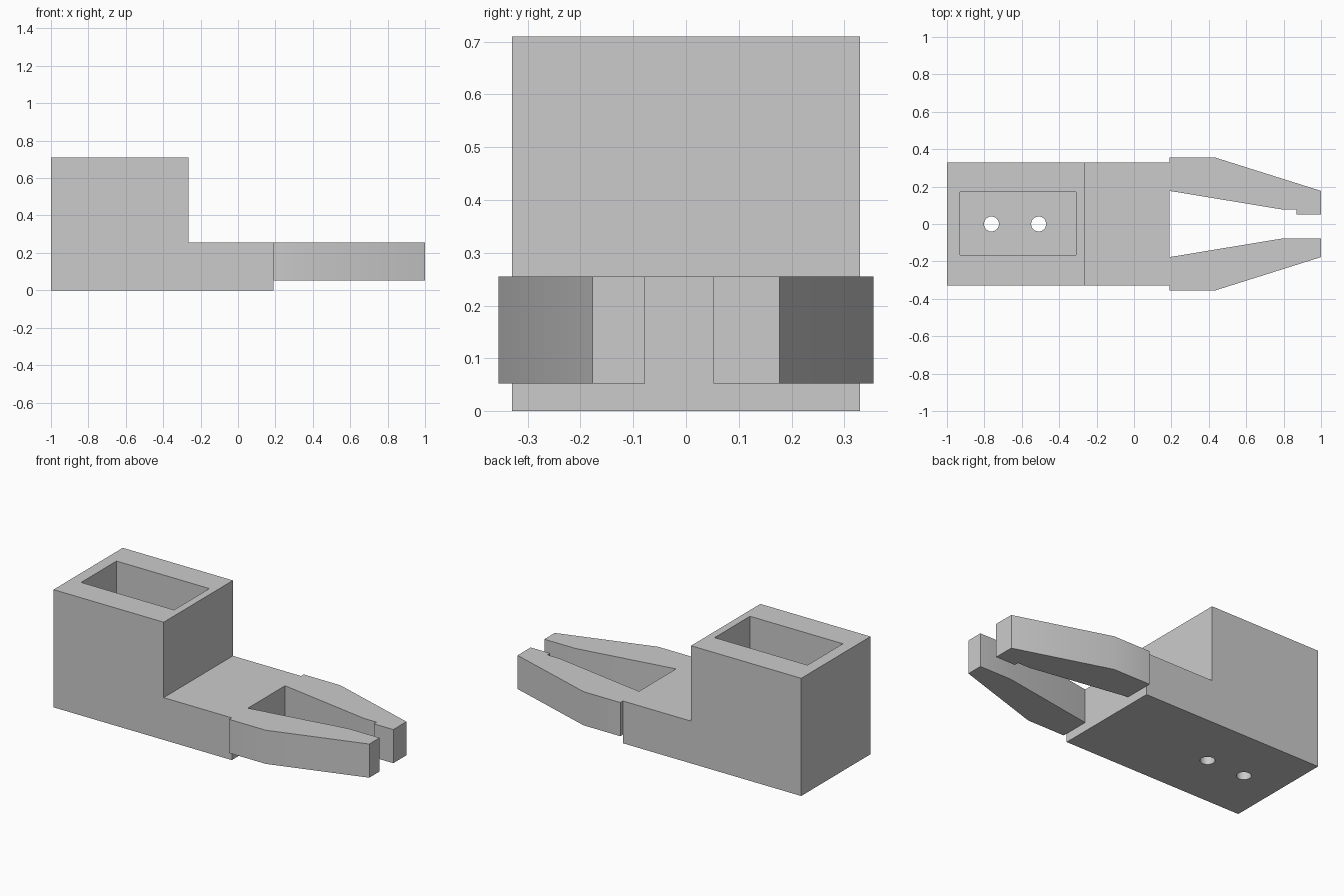
import bpy
import bmesh
from mathutils import Vector

cube = bpy.data.objects.get("Cube")
if cube:
    bpy.data.objects.remove(cube, do_unlink=True)

GREY = (0.6, 0.6, 0.6, 1)
grey = bpy.data.materials.new("plain grey")
grey.use_nodes = True
grey.diffuse_color = GREY
for node in grey.node_tree.nodes:
    if node.type == "BSDF_PRINCIPLED":
        node.inputs["Base Color"].default_value = GREY


def extrude_profile(name, points, offset):
    """Solid made by sweeping a closed 3D outline along offset."""
    bm = bmesh.new()
    face = bm.faces.new([bm.verts.new(p) for p in points])
    swept = bmesh.ops.extrude_face_region(bm, geom=[face])["geom"]
    verts = [v for v in swept if isinstance(v, bmesh.types.BMVert)]
    bmesh.ops.translate(bm, verts=verts, vec=Vector(offset))
    bmesh.ops.recalc_face_normals(bm, faces=bm.faces)
    mesh = bpy.data.meshes.new(name)
    bm.to_mesh(mesh)
    bm.free()
    mesh.materials.append(grey)
    obj = bpy.data.objects.new(name, mesh)
    bpy.context.collection.objects.link(obj)
    return obj


def cut(target, cutter):
    mod = target.modifiers.new(cutter.name, "BOOLEAN")
    mod.operation = "DIFFERENCE"
    mod.solver = "EXACT"
    mod.object = cutter
    cutter.hide_render = True
    cutter.hide_set(True)


def smooth(obj):
    bpy.ops.object.select_all(action="DESELECT")
    obj.select_set(True)
    bpy.context.view_layer.objects.active = obj
    bpy.ops.object.shade_smooth_by_angle()


# Stepped body: tall box at the rear, low deck ahead of it
HALF = 0.33
steps = [(-1, 0), (0.19, 0), (0.19, 0.255), (-0.265, 0.255),
         (-0.265, 0.71), (-1, 0.71)]
body = extrude_profile("body", [(x, -HALF, z) for x, z in steps],
                       (0, 2 * HALF, 0))

# Rectangular pocket open at the top
FLOOR = 0.08
pocket_outline = [(-0.93, -0.167), (-0.31, -0.167),
                  (-0.31, 0.17), (-0.93, 0.17)]
pocket = extrude_profile("pocket_cutter",
                         [(x, y, FLOOR) for x, y in pocket_outline], (0, 0, 1))
cut(body, pocket)

# Two round holes through the pocket floor
for i, x in enumerate((-0.762, -0.51)):
    bpy.ops.mesh.primitive_cylinder_add(vertices=32, radius=0.04, depth=0.4,
                                        location=(x, 0, 0))
    hole = bpy.context.object
    hole.name = f"hole_cutter_{i + 1}"
    hole.data.materials.append(grey)
    cut(body, hole)

# Tapered gripper fingers; only the left one has a stepped tip pad
outer = [(1, 0.177), (0.435, 0.355), (0.19, 0.355)]
inner = [(0.19, 0.177), (0.79, 0.078)]
plain_tip = [(1, 0.078)]
padded_tip = [(0.87, 0.078), (0.87, 0.052), (1, 0.052)]
fingers = []
for name, side, tip in (("left_finger", 1, padded_tip),
                        ("right_finger", -1, plain_tip)):
    outline = [(x, side * y, 0.052) for x, y in outer + inner + tip]
    fingers.append(extrude_profile(name, outline, (0, 0, 0.203)))

for obj in [body] + fingers:
    smooth(obj)
